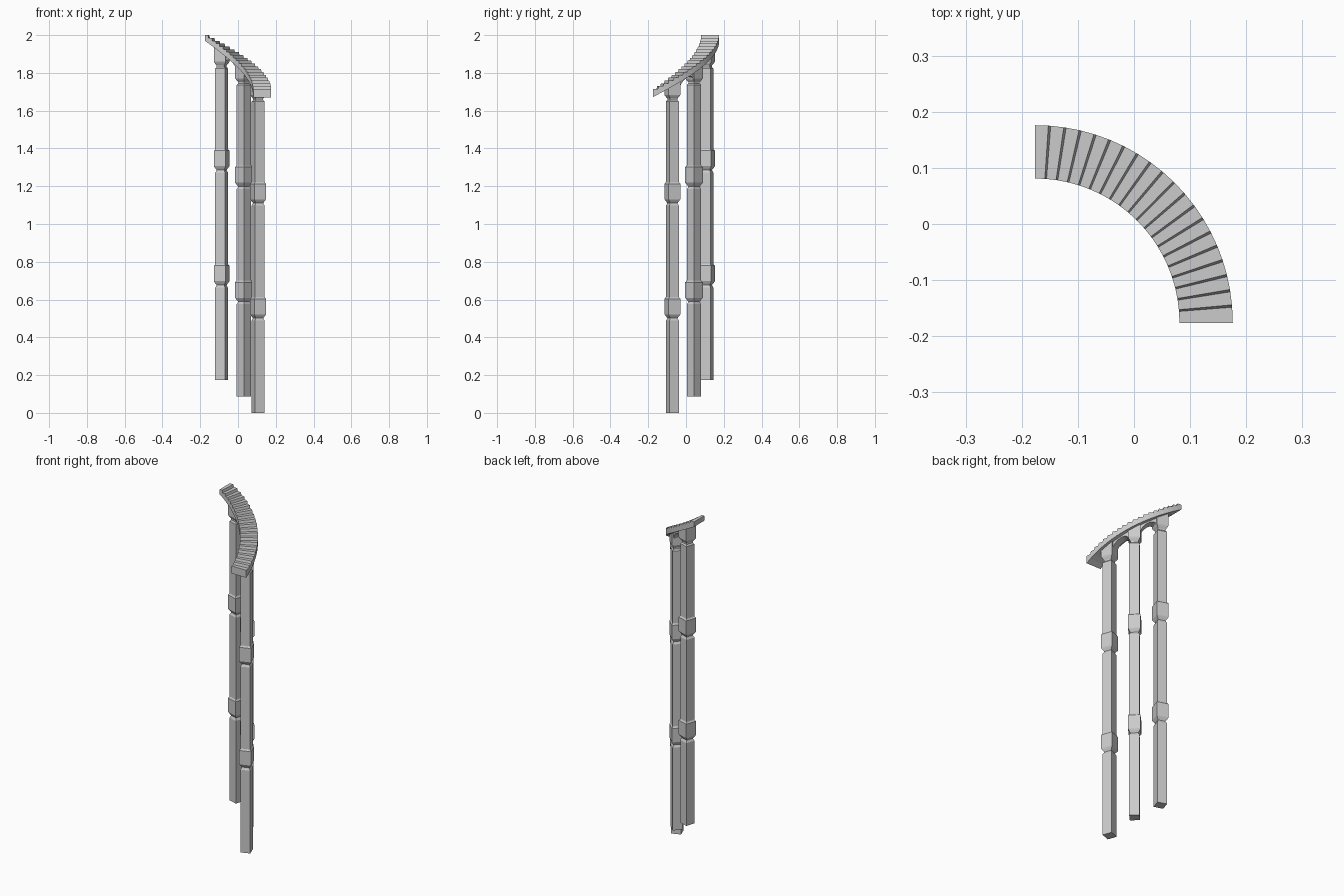
import bpy, bmesh, math

if "Cube" in bpy.data.objects:
    bpy.data.objects.remove(bpy.data.objects["Cube"])

C = -0.176                    # centre of the quarter turn (x and y)
R_IN, R_OUT, R_MID = 0.257, 0.352, 0.301
STEPS, RISE = 20, 0.015
Z_LOW = 1.671                 # underside height at the foot of the flight
SLOPE = STEPS * RISE / 90     # rise per degree


def polar(r, deg, z):
    a = math.radians(deg)
    return (C + r * math.cos(a), C + r * math.sin(a), z)


def underside(deg):
    return Z_LOW + SLOPE * deg


def make(name, bm):
    bmesh.ops.recalc_face_normals(bm, faces=bm.faces)
    me = bpy.data.meshes.new(name)
    bm.to_mesh(me)
    bm.free()
    ob = bpy.data.objects.new(name, me)
    bpy.context.collection.objects.link(ob)
    return ob


def loft(name, rings):
    """Join four-point rings with quads and cap both ends."""
    bm = bmesh.new()
    vs = [[bm.verts.new(p) for p in ring] for ring in rings]
    for a, b in zip(vs, vs[1:]):
        for i in range(4):
            j = (i + 1) % 4
            bm.faces.new((a[i], a[j], b[j], b[i]))
    bm.faces.new(vs[0][::-1])
    bm.faces.new(vs[-1])
    return make(name, bm)


def arc_ring(deg, r0, r1, lo, hi):
    return [polar(r0, deg, lo), polar(r1, deg, lo), polar(r1, deg, hi), polar(r0, deg, hi)]


# curved flight: slightly raked risers, smooth helical underside
da = 90 / STEPS
stair = []
for i in range(STEPS):
    top = 2.0 - RISE * (STEPS - 1 - i)
    start = i * da + (0.7 if i else 0)
    for deg in (start, (i + 1) * da):
        stair.append(arc_ring(deg, R_IN, R_OUT, underside(deg), top))
loft("curved_stair_flight", stair)

# columns: (height above foot, half width) profile of a square section
SH, NK, BL = 0.027, 0.021, 0.033
profile = [(0, SH)]
for z in (0, 0.609):
    profile += [(z + 0.488, SH), (z + 0.496, NK + 0.002), (z + 0.502, NK), (z + 0.513, BL - 0.005),
                (z + 0.522, BL), (z + 0.604, BL), (z + 0.609, BL - 0.004), (z + 0.614, SH)]
profile += [(1.648, SH), (1.656, NK), (1.664, NK), (1.676, BL - 0.004), (1.684, BL)]

angles = [20.25, 46.5, 72.75]
for n, deg in enumerate(angles):
    foot = SLOPE * (deg - angles[0])
    a = math.radians(deg)
    er, et = (math.cos(a), math.sin(a)), (-math.sin(a), math.cos(a))
    cx, cy, _ = polar(R_MID, deg, 0)

    def square(z, h, shear=0):
        return [(cx + h * (s * er[0] + t * et[0]), cy + h * (s * er[1] + t * et[1]), z + shear * h * t)
                for s, t in ((-1, -1), (1, -1), (1, 1), (-1, 1))]

    rings = [square(foot + z, h) for z, h in profile]
    # capital top follows the slope of the flight
    rings.append(square(underside(deg) + 0.008, BL, SLOPE * 180 / math.pi / R_MID))
    loft(f"column_{n + 1}", rings)

# small arches between neighbouring capitals
for n in range(2):
    a0, a1 = angles[n] + 5.5, angles[n + 1] - 5.5
    rings = []
    for k in range(13):
        u = -math.cos(math.pi * k / 12)
        deg = (a0 + a1) / 2 + u * (a1 - a0) / 2
        depth = 0.008 + 0.038 * (1 - math.sqrt(max(0, 1 - u * u)))
        rings.append(arc_ring(deg, R_MID - 0.026, R_MID + 0.026,
                              underside(deg) - depth, underside(deg) + 0.006))
    loft(f"arch_{n + 1}", rings)
